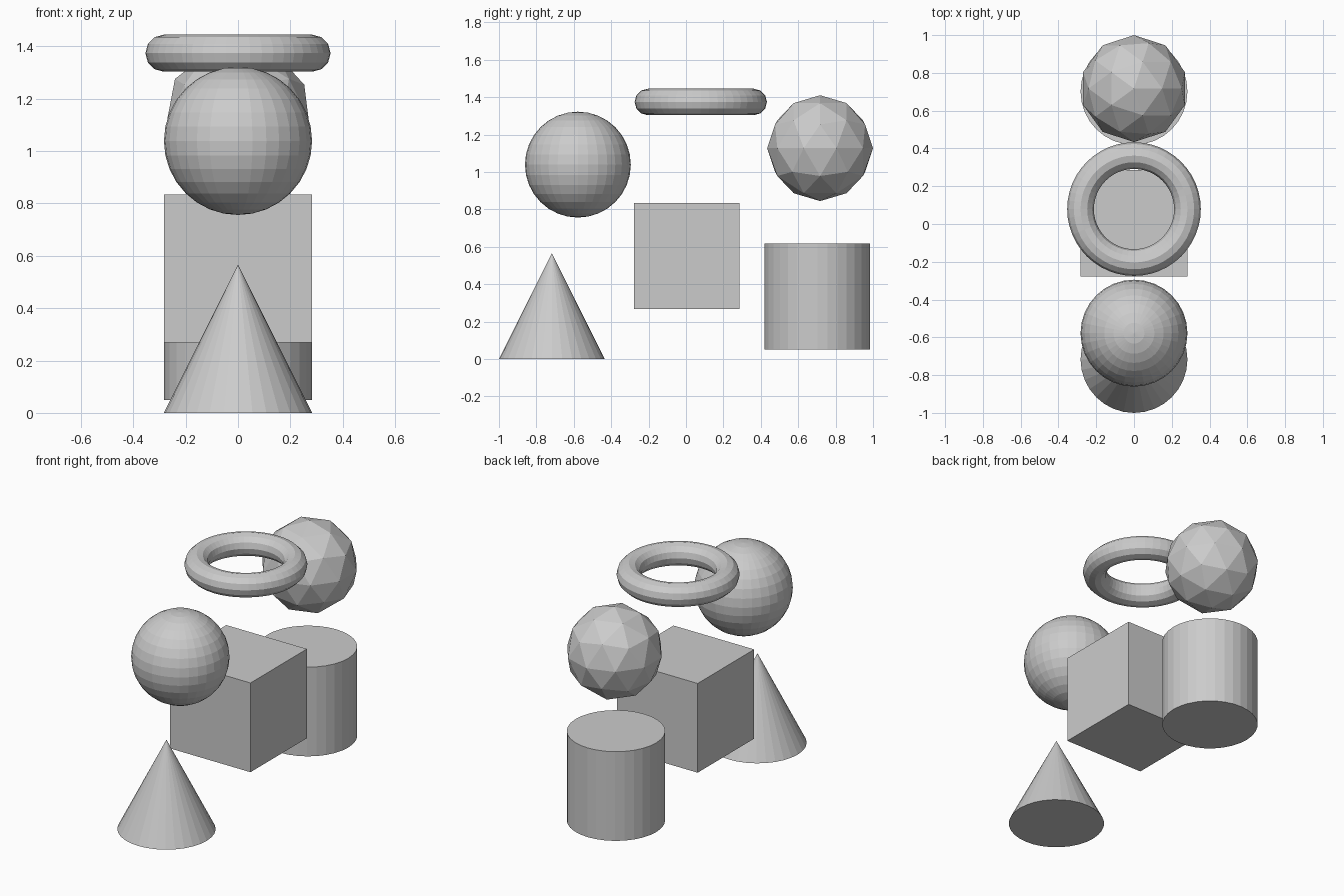
import bpy

if "Cube" in bpy.data.objects:
    bpy.data.objects.remove(bpy.data.objects["Cube"])

R = 0.283  # shared unit radius of all the primitives
ops = bpy.ops.mesh


def name(label):
    bpy.context.object.name = label


# lower row: cone, cube, cylinder
ops.primitive_cone_add(vertices=32, radius1=R, radius2=0, depth=2 * R, location=(0, -0.717, R))
name("cone")
ops.primitive_cube_add(size=2 * R, location=(0, 0.004, 0.551))
name("cube")
ops.primitive_cylinder_add(vertices=32, radius=R, depth=2 * R, location=(0, 0.702, 0.333))
name("cylinder")

# upper row: faceted round shapes
ops.primitive_uv_sphere_add(segments=32, ring_count=16, radius=R, location=(0, -0.578, 1.039))
name("round_ball")
ops.primitive_torus_add(major_segments=48, minor_segments=12, major_radius=R,
                        minor_radius=R / 4, location=(0, 0.079, 1.374))
name("ring")
ops.primitive_ico_sphere_add(subdivisions=2, radius=R, location=(0, 0.717, 1.127))
name("faceted_ball")
